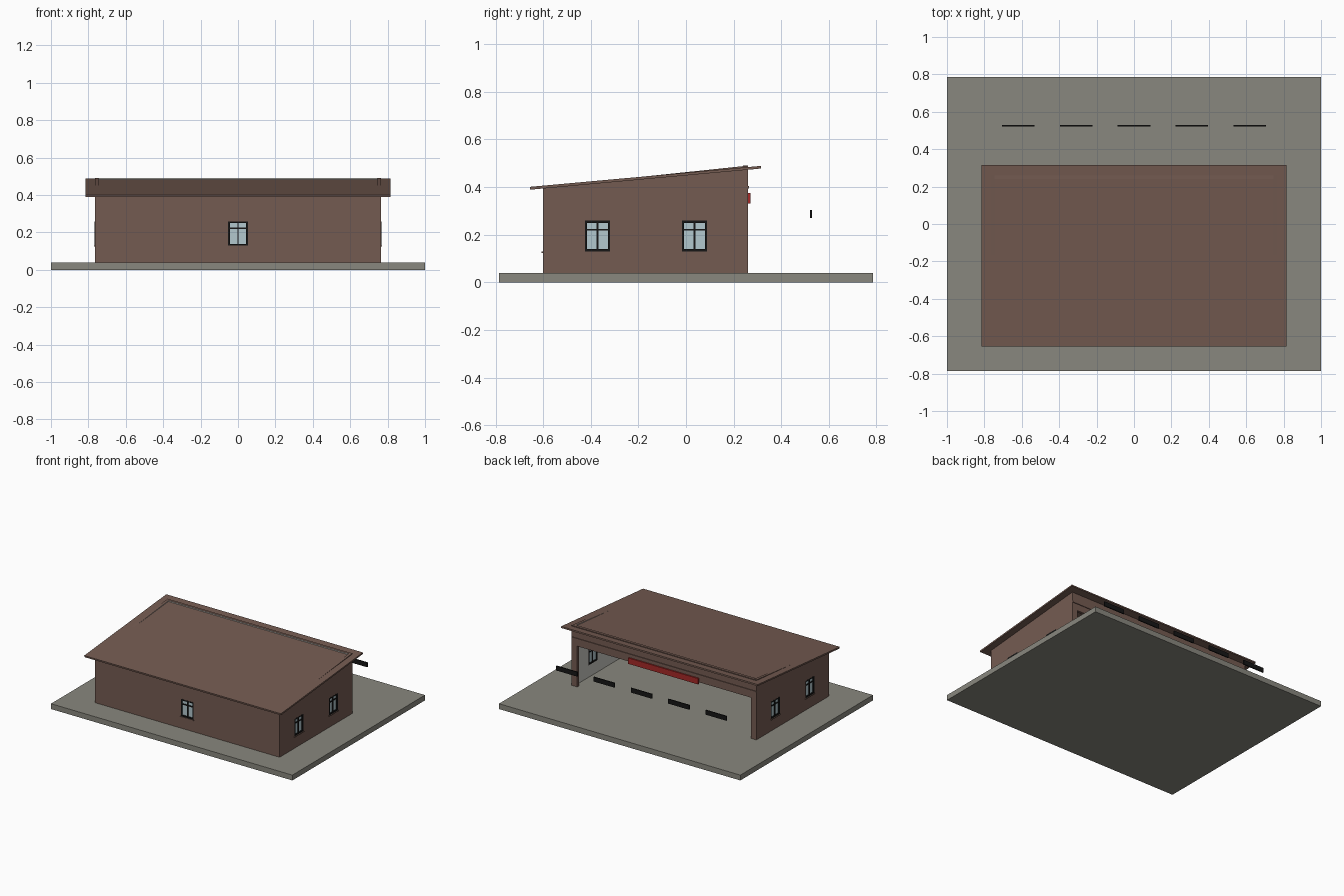
import bpy, bmesh
from mathutils import Vector

if "Cube" in bpy.data.objects:
    bpy.data.objects.remove(bpy.data.objects["Cube"])


def material(name, rgb):
    m = bpy.data.materials.new(name)
    m.diffuse_color = (*rgb, 1)
    m.use_nodes = True
    m.node_tree.nodes["Principled BSDF"].inputs["Base Color"].default_value = m.diffuse_color
    return m


BROWN = material("brown_cladding", (0.175, 0.105, 0.083))
PLASTER = material("pale_plaster", (0.58, 0.57, 0.53))
CONCRETE = material("grey_concrete", (0.25, 0.245, 0.21))
BLACK = material("black_trim", (0.008, 0.008, 0.008))
GLASS = material("pale_glass", (0.45, 0.58, 0.62))
RED = material("red_sign", (0.38, 0.022, 0.02))


def finish(name, bm, mats):
    bmesh.ops.recalc_face_normals(bm, faces=bm.faces)
    me = bpy.data.meshes.new(name)
    bm.to_mesh(me)
    bm.free()
    for m in mats:
        me.materials.append(m)
    ob = bpy.data.objects.new(name, me)
    bpy.context.collection.objects.link(ob)
    return ob


def boxes(name, spans, *mats):
    """One object made of boxes, each given as two opposite corners."""
    bm = bmesh.new()
    for a, b in spans:
        a, b = Vector(a), Vector(b)
        verts = bmesh.ops.create_cube(bm, size=1)["verts"]
        for v in verts:
            v.co = (a + b) / 2 + v.co * Vector(abs(q - p) for p, q in zip(a, b))
    return finish(name, bm, mats)


def prism(name, profile, x0, x1, *mats):
    """A side profile (y, z) extruded along x."""
    bm = bmesh.new()
    face = bm.faces.new([bm.verts.new((x0, y, z)) for y, z in profile])
    ext = bmesh.ops.extrude_face_region(bm, geom=[face])["geom"]
    for v in ext:
        if isinstance(v, bmesh.types.BMVert):
            v.co.x = x1
    return finish(name, bm, mats)


def paint_inside(ob, inward):
    """Plaster on the faces that look into the room."""
    for p in ob.data.polygons:
        if p.normal.dot(Vector(inward)) > 0.9:
            p.material_index = 1


def cut(ob, cutter):
    mod = ob.modifiers.new("opening", "BOOLEAN")
    mod.object = cutter
    mod.solver = "EXACT"
    bpy.context.view_layer.objects.active = ob
    bpy.ops.object.modifier_apply(modifier=mod.name)
    bpy.data.objects.remove(cutter)


T = 0.02            # wall thickness
X, Y0, Y1, Z0 = 0.765, -0.60, 0.26, 0.04

# Ground slab
boxes("ground_slab", [((-1, -0.785, 0), (1, 0.785, Z0))], CONCRETE)

# Walls
front = boxes("front_wall", [((-X + T, Y0, Z0), (X - T, Y0 + T, 0.397))], BROWN, PLASTER)
paint_inside(front, (0, 1, 0))
sides = {}
for s, label in ((1, "right"), (-1, "left")):
    w = prism(label + "_wall", [(Y0, Z0), (Y1, Z0), (Y1, 0.49), (Y0, 0.4)],
              s * X, s * (X - T), BROWN, PLASTER)
    paint_inside(w, (-s, 0, 0))
    sides[s] = w
    # Narrow pillar beside the open back
    boxes(label + "_pillar", [((s * (X - T), Y1 - T, Z0), (s * (X - 0.045), Y1, 0.345))], BROWN)

# Header over the open back, with a thin ledge
header = boxes("back_header", [((-X + T, Y1 - T, 0.345), (X - T, Y1, 0.49))], BROWN, PLASTER)
paint_inside(header, (0, -1, 0))
boxes("header_ledge", [((-X, Y1, 0.395), (X, Y1 + 0.005, 0.405))], BROWN)

# Sloping roof sheet
prism("roof", [(-0.655, 0.389), (0.316, 0.478), (0.315, 0.489), (-0.656, 0.401)],
      -0.815, 0.815, BROWN)


# Windows: u runs along the wall, d points out of the wall
def window(label, wall, centre, to_world):
    def span(u0, u1, d0, d1, z0, z1):
        return to_world(u0 + centre, d0, z0), to_world(u1 + centre, d1, z1)

    h, lo, hi, b = 0.053, 0.13, 0.259, 0.009
    cut(wall, boxes("window_cutter", [span(-h, h, -0.05, 0.05, lo, hi)]))
    d0, d1 = -T - 0.001, 0.001
    boxes(label + "_frame", [
        span(-h, -h + b, d0, d1, lo, hi),
        span(h - b, h, d0, d1, lo, hi),
        span(-h + b, h - b, d0, d1, lo, lo + b),
        span(-h + b, h - b, d0, d1, hi - b, hi),
        span(-0.004, 0.004, d0 + 0.003, d1 - 0.003, lo + b, hi - b),
        span(-h + b, h - b, d0 + 0.004, d1 - 0.004, 0.217, 0.225)], BLACK)
    boxes(label + "_glass", [span(-h + 0.002, h - 0.002, -0.013, -0.008,
                                  lo + 0.002, hi - 0.002)], GLASS)
    boxes(label + "_sill", [span(-h - 0.003, h + 0.003, -0.004, 0.006, lo - 0.006, lo)], BROWN)


window("front_window", front, 0, lambda u, d, z: (u, Y0 - d, z))
for s, label in ((1, "right"), (-1, "left")):
    for i, y in enumerate((-0.372, 0.036)):
        window(f"{label}_window_{i + 1}", sides[s], y,
               lambda u, d, z, s=s: (s * (X + d), u, z))

# Red sign board on the header
boxes("red_sign_board", [((-0.29, Y1, 0.332), (0.29, Y1 + 0.01, 0.376))], RED)

# Row of hanging bay signs
for i in range(5):
    x = (i - 2) * 0.309
    boxes(f"bay_sign_{i + 1}", [((x - 0.087, 0.521, 0.27), (x + 0.087, 0.529, 0.304))], BLACK)
